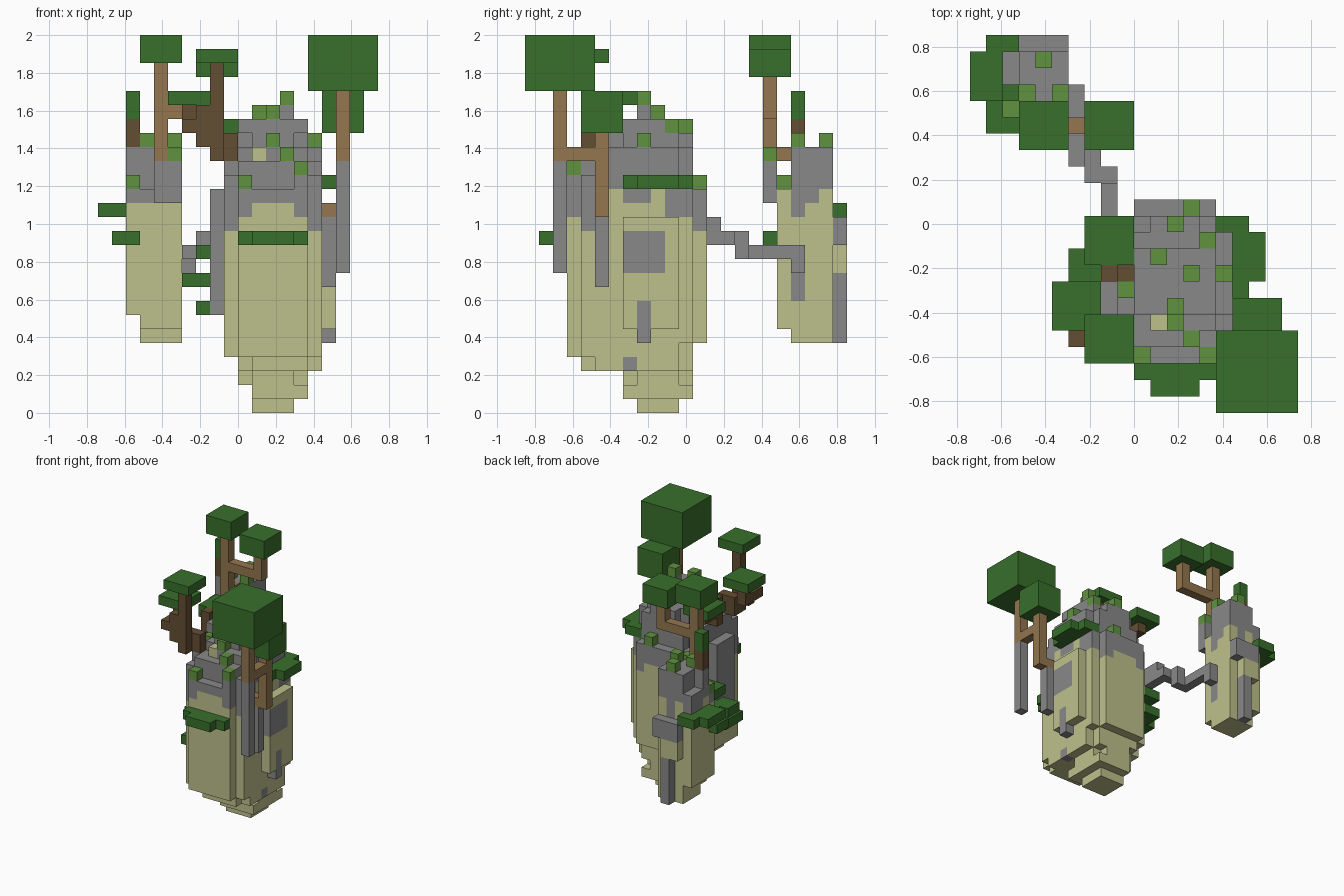
import bpy, bmesh
from math import sin

old = bpy.data.objects.get("Cube")
if old:
    bpy.data.objects.remove(old)

V = 2 / 27          # edge of one block
DEPTH = 11.5        # half the depth, in blocks


def linear(c):
    c /= 255
    return c / 12.92 if c <= 0.04045 else ((c + 0.055) / 1.055) ** 2.4


def material(name, *rgb):
    m = bpy.data.materials.new(name)
    colour = [linear(c) for c in rgb] + [1]
    m.use_nodes = True
    m.diffuse_color = colour
    m.node_tree.nodes["Principled BSDF"].inputs["Base Color"].default_value = colour
    return m


MATS = [material("sand", 190, 192, 140), material("stone", 137, 137, 137),
        material("grass", 96, 146, 64), material("leaf", 56, 112, 44),
        material("wood", 147, 118, 78), material("dark_wood", 100, 78, 50)]
SAND, STONE, GRASS, LEAF, WOOD, DARK = range(len(MATS))


def box(cells, mat, x, y, z):
    """Fill a block range; x, y and z are (start, end) pairs."""
    for i in range(*x):
        for j in range(*y):
            for k in range(*z):
                cells[i, j, k] = mat


def paint(cells, mat, x, y, z):
    """Recolour the blocks that already exist in a range."""
    for c in cells:
        if all(a <= n < b for n, (a, b) in zip(c, (x, y, z))):
            cells[c] = mat


def build(name, cells):
    """Turn a set of blocks into one closed mesh of outer faces."""
    bm = bmesh.new()
    verts = {}

    def vert(p):
        if p not in verts:
            verts[p] = bm.verts.new((p[0] * V, (p[1] - DEPTH) * V, p[2] * V))
        return verts[p]

    for cell, mat in cells.items():
        for axis in range(3):
            for side in (0, 1):
                near = list(cell)
                near[axis] += 2 * side - 1
                if tuple(near) in cells:
                    continue
                ring = []
                for a, b in ((0, 0), (1, 0), (1, 1), (0, 1)):
                    p = list(cell)
                    p[axis] += side
                    p[(axis + 1) % 3] += a
                    p[(axis + 2) % 3] += b
                    ring.append(vert(tuple(p)))
                face = bm.faces.new(ring if side else ring[::-1])
                face.material_index = mat
    bmesh.ops.dissolve_limit(bm, angle_limit=0.01, verts=bm.verts[:],
                             edges=bm.edges[:], delimit={'MATERIAL'})
    mesh = bpy.data.meshes.new(name)
    bm.to_mesh(mesh)
    bm.free()
    for m in MATS:
        mesh.materials.append(m)
    ob = bpy.data.objects.new(name, mesh)
    bpy.context.collection.objects.link(ob)


def part(name, *boxes):
    cells = {}
    for b in boxes:
        box(cells, *b)
    build(name, cells)


def rock(profile, top, sand_edge, sand_crest):
    """Rounded stack of layers: profile rows are z, x range, y range."""
    cells = {}
    ends = [row[0] for row in profile[1:]] + [top]
    for (z, x0, x1, y0, y1), end in zip(profile, ends):
        cx, cy, rx, ry = (x0 + x1) / 2, (y0 + y1) / 2, (x1 - x0) / 2, (y1 - y0) / 2
        for i in range(x0, x1):
            for j in range(y0, y1):
                dx, dy = abs(i + .5 - cx), abs(j + .5 - cy)
                if (dx / rx) ** 3 + (dy / ry) ** 3 > 1:
                    continue
                crest = dx < 1.6 or dy < 1.6
                edge = (sand_crest if crest else sand_edge) + round(.6 * sin(3 * i + 2 * j))
                for k in range(z, end):
                    cells[i, j, k] = SAND if k < edge else STONE
    return cells


def tufts(cells, spots):
    """Set a grass block on top of each listed column."""
    for x, y in spots:
        tops = [c[2] for c in cells if c[:2] == (x, y)]
        if tops:
            cells[x, y, max(tops) + 1] = GRASS


# Main floating rock with ribs and weathered patches
main = rock([(0, 1, 4, 8, 11), (1, 1, 5, 7, 12), (2, 0, 5, 7, 12), (3, 0, 6, 4, 12),
             (4, -1, 6, 3, 12), (5, -1, 6, 3, 13), (16, -1, 6, 4, 12),
             (18, 0, 6, 5, 12), (19, 0, 5, 6, 12), (20, 0, 5, 6, 10),
             (21, 3, 4, 8, 9)], 22, 14, 15)
box(main, SAND, (6, 7), (7, 11), (6, 14))
box(main, STONE, (6, 7), (8, 9), (5, 8))
box(main, STONE, (-2, -1), (6, 9), (7, 16))
box(main, STONE, (1, 5), (12, 13), (14, 16))
paint(main, STONE, (6, 7), (7, 10), (10, 13))
paint(main, STONE, (5, 6), (7, 8), (3, 4))
paint(main, SAND, (1, 2), (5, 7), (18, 19))
for spot in ((-1, 4), (4, 3), (5, 4)):
    box(main, STONE, (spot[0], spot[0] + 1), (spot[1], spot[1] + 1), (15, 17))
tufts(main, [(3, 12), (2, 11), (4, 10), (1, 9), (3, 8), (5, 8), (-1, 7),
             (2, 6), (2, 5), (3, 4), (4, 3), (0, 3)])
build("main_rock", main)

# Small floating rock with a hanging pillar
small = rock([(5, -7, -4, 19, 22), (6, -7, -4, 18, 22), (7, -8, -4, 18, 22),
              (16, -8, -4, 19, 22), (17, -7, -4, 19, 22)], 19, 14, 15)
box(small, STONE, (-7, -4), (22, 23), (12, 14))
box(small, SAND, (-7, -5), (22, 23), (10, 12))
box(small, STONE, (-6, -5), (22, 23), (5, 10))
box(small, STONE, (-8, -7), (19, 20), (16, 19))
box(small, STONE, (-6, -4), (17, 18), (15, 18))
paint(small, STONE, (-5, -4), (19, 20), (8, 10))
tufts(small, [(-6, 21), (-7, 19), (-5, 19), (-8, 18), (-5, 17)])
build("small_rock", small)

# Stepping stone bridge between the rocks
part("bridge", (STONE, (-2, -1), (12, 14), (12, 14)),
     (STONE, (-2, -1), (13, 15), (12, 13)),
     (STONE, (-3, -2), (14, 16), (12, 13)),
     (STONE, (-3, -2), (15, 16), (11, 12)),
     (STONE, (-4, -3), (15, 18), (11, 12)),
     (STONE, (-5, -3), (18, 19), (11, 12)),
     (STONE, (-4, -3), (19, 20), (10, 12)))

# Large forked tree on hanging stone poles
part("large_tree_poles", (STONE, (7, 8), (2, 3), (10, 18)),
     (STONE, (6, 7), (5, 6), (9, 14)), (STONE, (5, 7), (5, 6), (10, 12)))
part("large_tree_trunk", (WOOD, (7, 8), (2, 3), (18, 23)),
     (WOOD, (7, 8), (3, 6), (18, 19)), (WOOD, (7, 8), (5, 6), (14, 20)),
     (WOOD, (5, 7), (5, 6), (14, 15)))
part("large_tree_crown", (LEAF, (5, 10), (0, 5), (23, 27)))
part("large_tree_side_crown", (LEAF, (6, 9), (4, 7), (20, 23)))

# Forked tree on the small rock
part("back_tree_trunk", (WOOD, (-6, -5), (17, 18), (18, 25)),
     (WOOD, (-6, -5), (18, 19), (18, 19)),
     (WOOD, (-5, -1), (17, 18), (21, 22)), (WOOD, (-2, -1), (17, 18), (22, 24)))
part("back_tree_crown", (LEAF, (-7, -4), (16, 19), (25, 27)))
part("back_tree_side_crown", (LEAF, (-3, 0), (16, 19), (24, 26)))

# Dark trees on the side of the main rock
part("dark_tree_trunk", (DARK, (-2, -1), (4, 5), (18, 25)),
     (DARK, (-3, -2), (4, 5), (19, 22)), (DARK, (-4, -3), (4, 7), (20, 21)),
     (DARK, (-4, -3), (6, 7), (21, 22)), (DARK, (-2, 0), (5, 6), (18, 20)))
part("dark_tree_crown", (LEAF, (-3, 0), (3, 6), (25, 26)))
part("dark_tree_side_crown", (LEAF, (-5, -2), (5, 8), (22, 23)))
part("rear_dark_trunk", (DARK, (-2, -1), (8, 9), (18, 21)),
     (DARK, (-2, -1), (9, 11), (19, 20)), (DARK, (-1, 0), (8, 9), (18, 19)))
part("rear_dark_crown", (LEAF, (-3, 0), (9, 12), (20, 21)))
part("sapling", (DARK, (-8, -7), (19, 20), (19, 21)), (LEAF, (-8, -7), (19, 20), (21, 23)))

# Leafy ledges around both rocks
part("front_ledge", (LEAF, (0, 5), (2, 3), (12, 13)), (LEAF, (1, 4), (1, 2), (12, 13)))
part("side_ledge", (LEAF, (5, 7), (7, 12), (16, 17)), (LEAF, (7, 8), (8, 11), (16, 17)))
part("low_ledge", (LEAF, (-3, -1), (6, 9), (7, 8)))
part("middle_ledge", (LEAF, (-4, -1), (8, 10), (9, 10)), (LEAF, (-3, -1), (8, 12), (9, 10)))
part("high_ledge", (LEAF, (-3, -1), (9, 12), (11, 12)))
part("small_rock_ledge", (LEAF, (-10, -8), (19, 22), (14, 15)),
     (LEAF, (-9, -7), (21, 23), (14, 15)))
part("small_rock_low_ledge", (LEAF, (-9, -7), (17, 19), (12, 13)))
